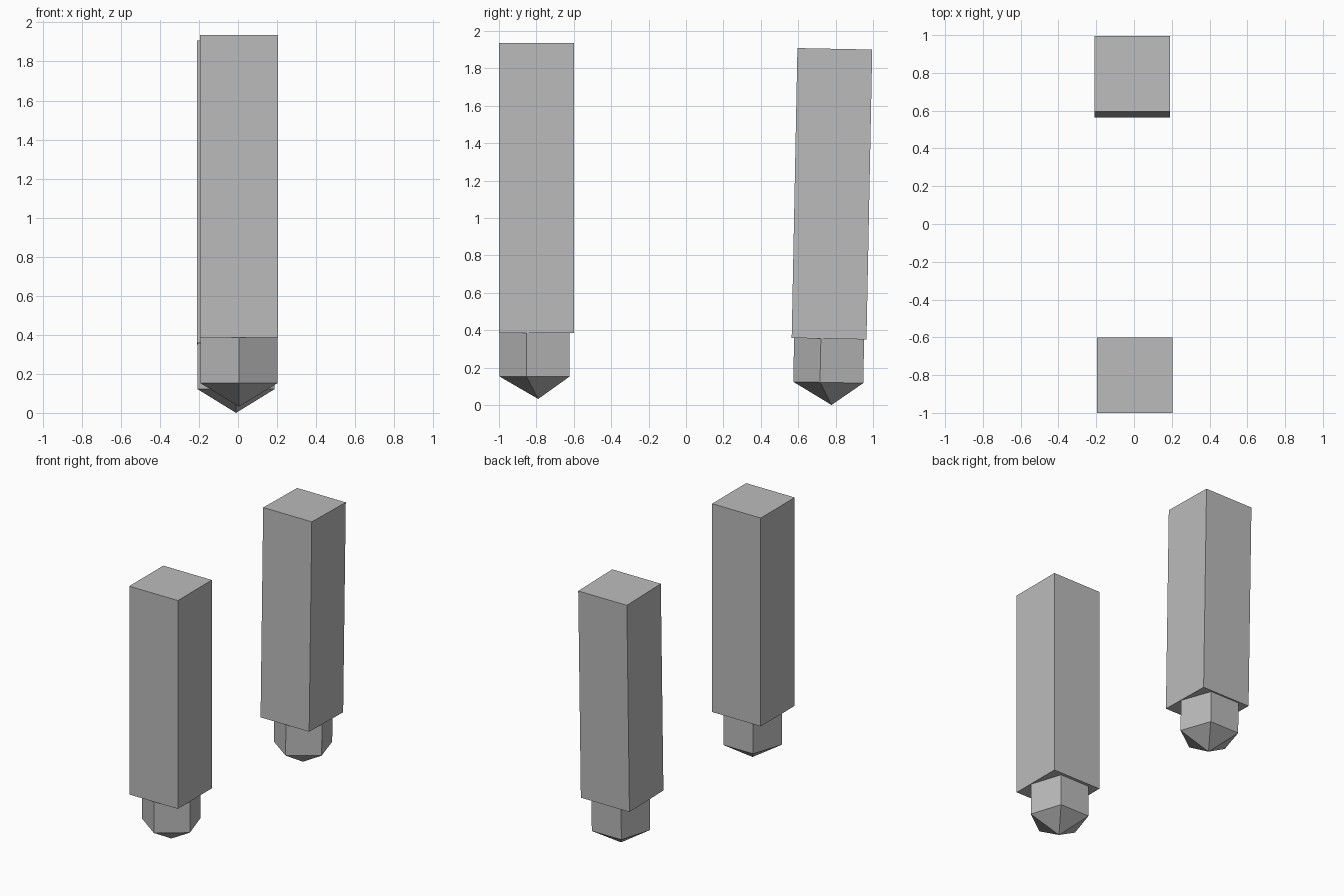
import bpy, bmesh, math
from mathutils import Matrix

if "Cube" in bpy.data.objects:
    bpy.data.objects.remove(bpy.data.objects["Cube"])

grey = bpy.data.materials.new("plain grey")
grey.diffuse_color = (0.5, 0.5, 0.5, 1)
grey.use_nodes = True
grey.node_tree.nodes["Principled BSDF"].inputs["Base Color"].default_value = grey.diffuse_color


def finish(bm, name, matrix):
    bmesh.ops.recalc_face_normals(bm, faces=bm.faces)
    mesh = bpy.data.meshes.new(name)
    bm.to_mesh(mesh)
    bm.free()
    mesh.materials.append(grey)
    obj = bpy.data.objects.new(name, mesh)
    obj.matrix_world = matrix
    bpy.context.collection.objects.link(obj)


def post(name, y_shift, matrix):
    """Square post, measured upward from the tip of its peg."""
    bottom, top, width = 0.354, 1.904, 0.4
    bm = bmesh.new()
    bmesh.ops.create_cube(bm, size=1, matrix=Matrix.Translation((0, y_shift, (bottom + top) / 2))
                          @ Matrix.Diagonal((width, width, top - bottom, 1)))
    finish(bm, name, matrix)


def peg(name, matrix):
    """Five-sided peg with a pointed end, one corner facing the front."""
    bm = bmesh.new()
    rings = []
    for z in (0.12, 0.354):
        rings.append([bm.verts.new((0.207 * math.sin(i * math.tau / 5),
                                    -0.207 * math.cos(i * math.tau / 5), z)) for i in range(5)])
    tip = bm.verts.new((0, 0, 0))
    low, high = rings
    for i in range(5):
        j = (i + 1) % 5
        bm.faces.new((low[i], low[j], high[j], high[i]))
        bm.faces.new((tip, low[j], low[i]))
    bm.faces.new(high)
    finish(bm, name, matrix)


# Upright front leg and slightly tilted rear leg
front = Matrix.Translation((0.005, -0.79, 0.032))
rear = Matrix.Translation((-0.01, 0.778, 0)) @ Matrix.Rotation(-0.0198, 4, 'X')
post("front_post", -0.01, front)
peg("front_peg", front)
post("rear_post", -0.02, rear)
peg("rear_peg", rear)
